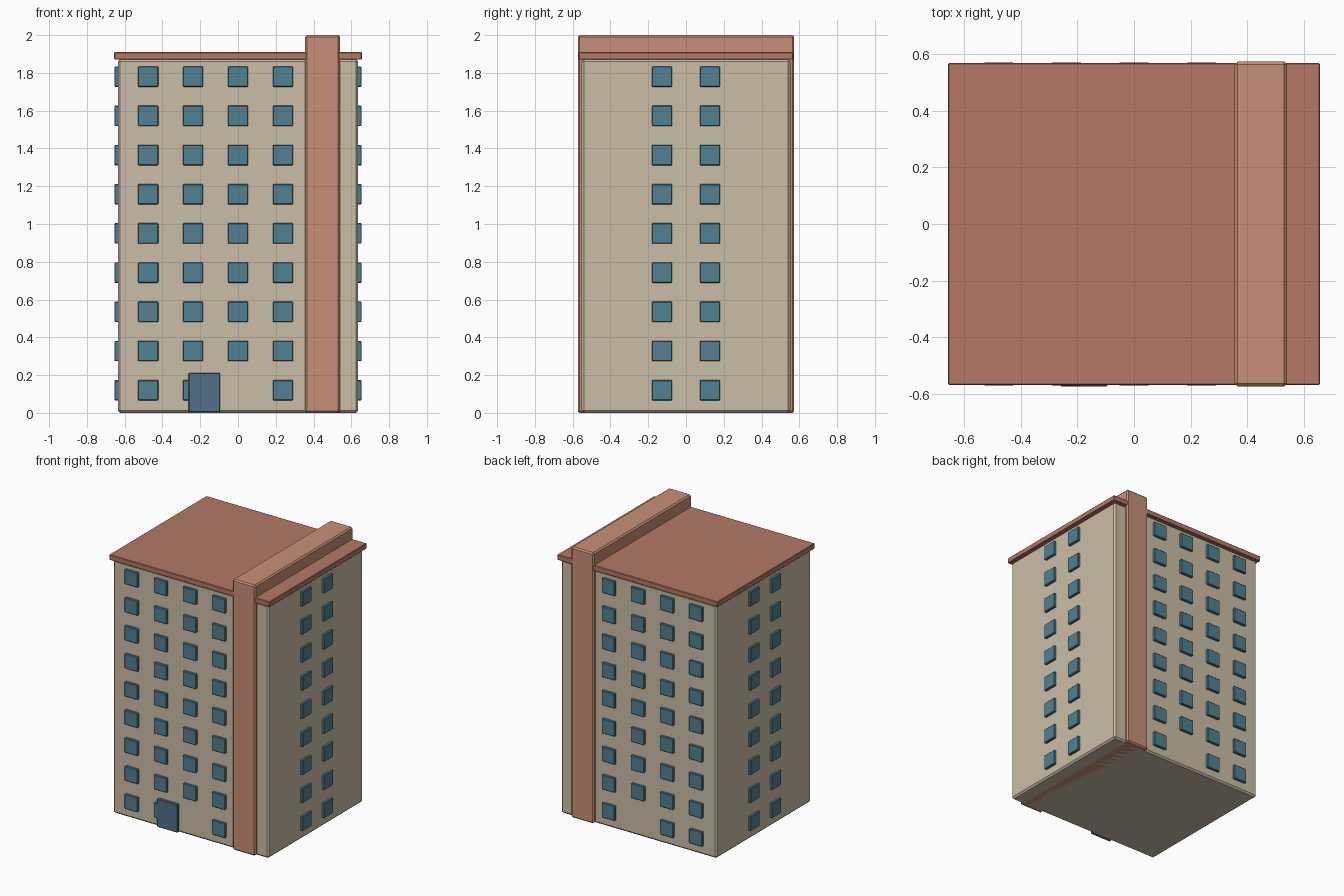
import bpy, bmesh
from mathutils import Matrix

if "Cube" in bpy.data.objects:
    bpy.data.objects.remove(bpy.data.objects["Cube"])


def material(name, color):
    m = bpy.data.materials.new(name)
    m.diffuse_color = (*color, 1)
    m.use_nodes = True
    m.node_tree.nodes["Principled BSDF"].inputs["Base Color"].default_value = m.diffuse_color
    return m


def boxes(name, spans, mat, bevel):
    """One object made of boxes, each given as (x0, x1, y0, y1, z0, z1)."""
    bm = bmesh.new()
    for x0, x1, y0, y1, z0, z1 in spans:
        centre = ((x0 + x1) / 2, (y0 + y1) / 2, (z0 + z1) / 2)
        size = (x1 - x0, y1 - y0, z1 - z0, 1)
        bmesh.ops.create_cube(bm, size=1, matrix=Matrix.Translation(centre) @ Matrix.Diagonal(size))
    me = bpy.data.meshes.new(name)
    bm.to_mesh(me)
    bm.free()
    me.materials.append(mat)
    ob = bpy.data.objects.new(name, me)
    bpy.context.collection.objects.link(ob)
    mod = ob.modifiers.new("Bevel", 'BEVEL')
    mod.width, mod.segments = bevel, 1
    return ob


wall = material("wall", (0.60, 0.51, 0.38))
roof_mat = material("roof", (0.46, 0.19, 0.13))
fin_mat = material("fin", (0.58, 0.28, 0.18))
glass = material("glass", (0.08, 0.22, 0.29))
door_mat = material("door", (0.08, 0.16, 0.25))

BX, BY = 0.636, 0.552      # half width and depth of the walls
OUT, IN = 0.018, 0.012     # how far windows stand out of / sink into the wall
HALF = 0.054               # half a window
rows = [0.12 + 0.2075 * i for i in range(9)]

# Main block, roof slab and the vertical band that wraps over the roof
boxes("building_body", [(-BX, BX, -BY, BY, 0, 1.872)], wall, 0.012)
boxes("roof_slab", [(-0.656, 0.656, -0.568, 0.568, 1.87, 1.91)], roof_mat, 0.004)
boxes("vertical_band", [(0.355, 0.54, -0.573, 0.573, 0, 2)], fin_mat, 0.01)

# Front and back windows: the third ground-floor one is left out
for name, s in (("front_windows", -1), ("back_windows", 1)):
    y0, y1 = sorted((s * (BY - IN), s * (BY + OUT)))
    spans = [(x - HALF, x + HALF, y0, y1, z - HALF, z + HALF)
             for i, z in enumerate(rows)
             for j, x in enumerate((-0.476, -0.238, 0.0, 0.238))
             if not (i == 0 and j == 2)]
    boxes(name, spans, glass, 0.004)

# Side windows
for name, s in (("left_windows", -1), ("right_windows", 1)):
    x0, x1 = sorted((s * (BX - IN), s * (BX + OUT)))
    spans = [(x0, x1, y - HALF, y + HALF, z - HALF, z + HALF)
             for z in rows for y in (-0.127, 0.127)]
    boxes(name, spans, glass, 0.004)

# Entrance door
boxes("front_door", [(-0.262, -0.094, -0.573, -0.53, 0.004, 0.212)], door_mat, 0.004)
